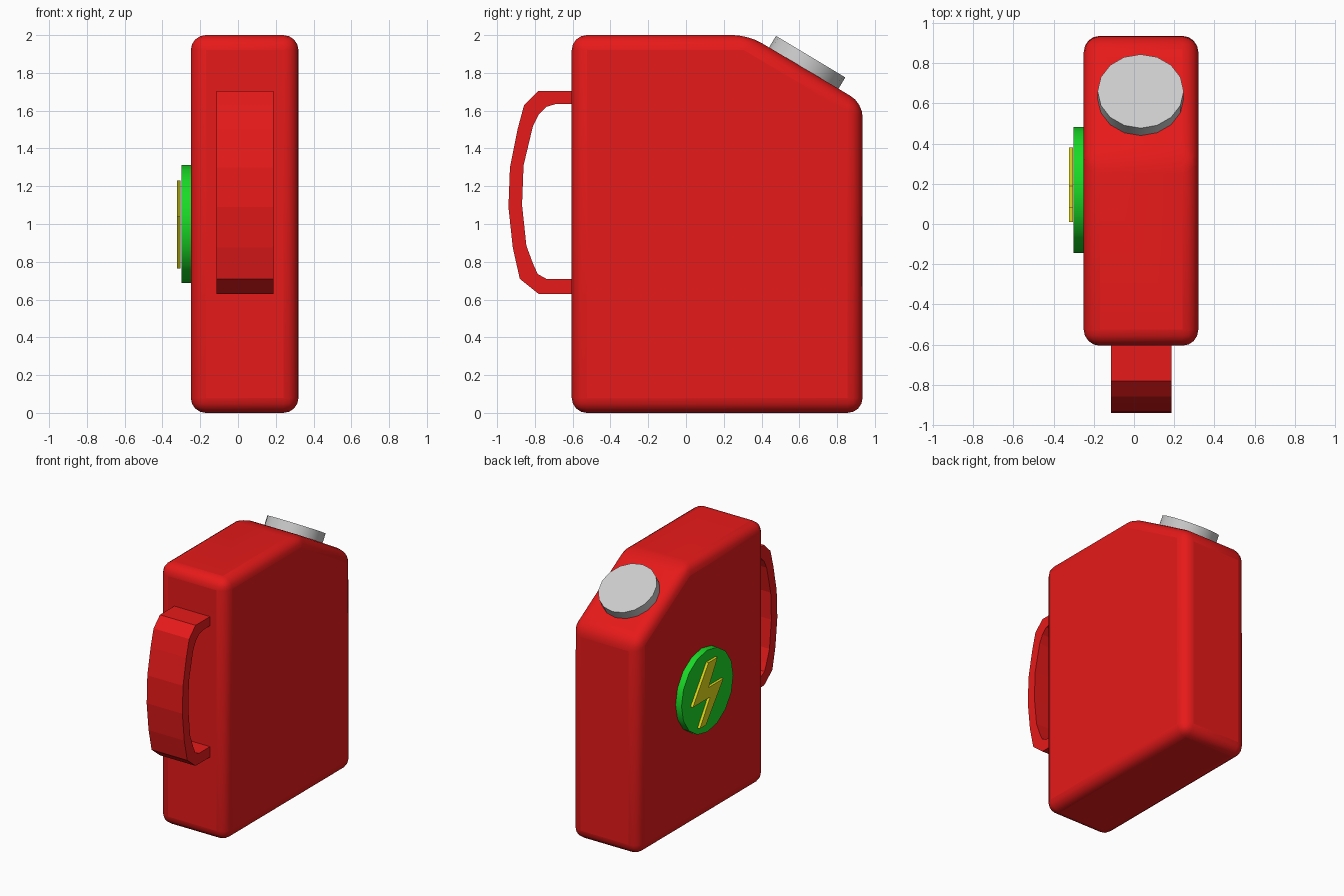
import bpy, bmesh, math
from mathutils import Matrix, Vector

if "Cube" in bpy.data.objects:
    bpy.data.objects.remove(bpy.data.objects["Cube"])


def material(name, rgb):
    m = bpy.data.materials.new(name)
    m.diffuse_color = (*rgb, 1)
    m.use_nodes = True
    m.node_tree.nodes["Principled BSDF"].inputs["Base Color"].default_value = m.diffuse_color
    return m


RED = material("red_plastic", (0.8, 0.01, 0.01))
GREEN = material("green", (0.01, 0.7, 0.02))
YELLOW = material("yellow", (0.75, 0.7, 0.01))


def make_object(name, bm, mat=None):
    bmesh.ops.recalc_face_normals(bm, faces=bm.faces)
    mesh = bpy.data.meshes.new(name)
    bm.to_mesh(mesh)
    bm.free()
    ob = bpy.data.objects.new(name, mesh)
    bpy.context.collection.objects.link(ob)
    if mat:
        mesh.materials.append(mat)
    return ob


def extrude_profile(name, pts, x0, x1, mat):
    """Closed (y, z) outline extruded along x."""
    bm = bmesh.new()
    face = bm.faces.new([bm.verts.new((x0, y, z)) for y, z in pts])
    ret = bmesh.ops.extrude_face_region(bm, geom=[face], use_keep_orig=True)
    verts = [v for v in ret["geom"] if isinstance(v, bmesh.types.BMVert)]
    bmesh.ops.translate(bm, verts=verts, vec=(x1 - x0, 0, 0))
    return make_object(name, bm, mat)


def disc(name, radius, depth, centre, rotation, mat=None):
    bm = bmesh.new()
    bmesh.ops.create_cone(bm, cap_ends=True, segments=16, radius1=radius,
                          radius2=radius, depth=depth,
                          matrix=Matrix.Translation(centre) @ rotation)
    return make_object(name, bm, mat)


def smooth(ob, degrees):
    bpy.ops.object.select_all(action='DESELECT')
    ob.select_set(True)
    bpy.context.view_layer.objects.active = ob
    bpy.ops.object.shade_smooth_by_angle(angle=math.radians(degrees))


# Can body with sloped shoulder and rounded edges
body = extrude_profile("can_body", [(-0.605, 0), (0.935, 0), (0.935, 1.64),
                                    (0.33, 2), (-0.605, 2)], -0.25, 0.32, RED)
bevel = body.modifiers.new("rounding", 'BEVEL')
bevel.width = 0.08
bevel.segments = 4
bevel.limit_method = 'ANGLE'
bevel.angle_limit = math.radians(20)
smooth(body, 35)

# Screw cap sitting on the shoulder
tilt = math.radians(31)
normal = Vector((0, math.sin(tilt), math.cos(tilt)))
cap = disc("screw_cap", 0.214, 0.09, Vector((0.033, 0.66, 1.886)) - normal * 0.045,
           Matrix.Rotation(-tilt, 4, 'X'))
smooth(cap, 30)

# Handle loop on the narrow front side
outer = [(-0.6, 1.705), (-0.78, 1.705), (-0.857, 1.63), (-0.892, 1.5),
         (-0.932, 1.3), (-0.94, 1.09), (-0.917, 0.875), (-0.88, 0.71),
         (-0.78, 0.63), (-0.6, 0.63)]
inner = [(-0.6, 1.635), (-0.69, 1.635), (-0.74, 1.62), (-0.78, 1.58),
         (-0.81, 1.52), (-0.86, 1.31), (-0.868, 1.1), (-0.845, 0.885),
         (-0.81, 0.79), (-0.785, 0.735), (-0.74, 0.71), (-0.6, 0.71)]
extrude_profile("handle", outer + inner[::-1], -0.115, 0.187, RED)

# Round badge and lightning bolt on the left side
badge = disc("badge_disc", 0.313, 0.06, Vector((-0.27, 0.17, 1.0)),
             Matrix.Rotation(math.pi / 2, 4, 'Y'), GREEN)
smooth(badge, 30)
bolt = [(0.08, 1.23), (0.19, 1.23), (0.38, 0.96), (0.17, 0.96),
        (0.295, 0.765), (0.22, 0.765), (0.01, 1.04), (0.19, 1.04)]
extrude_profile("bolt_emblem", bolt, -0.324, -0.304, YELLOW)
